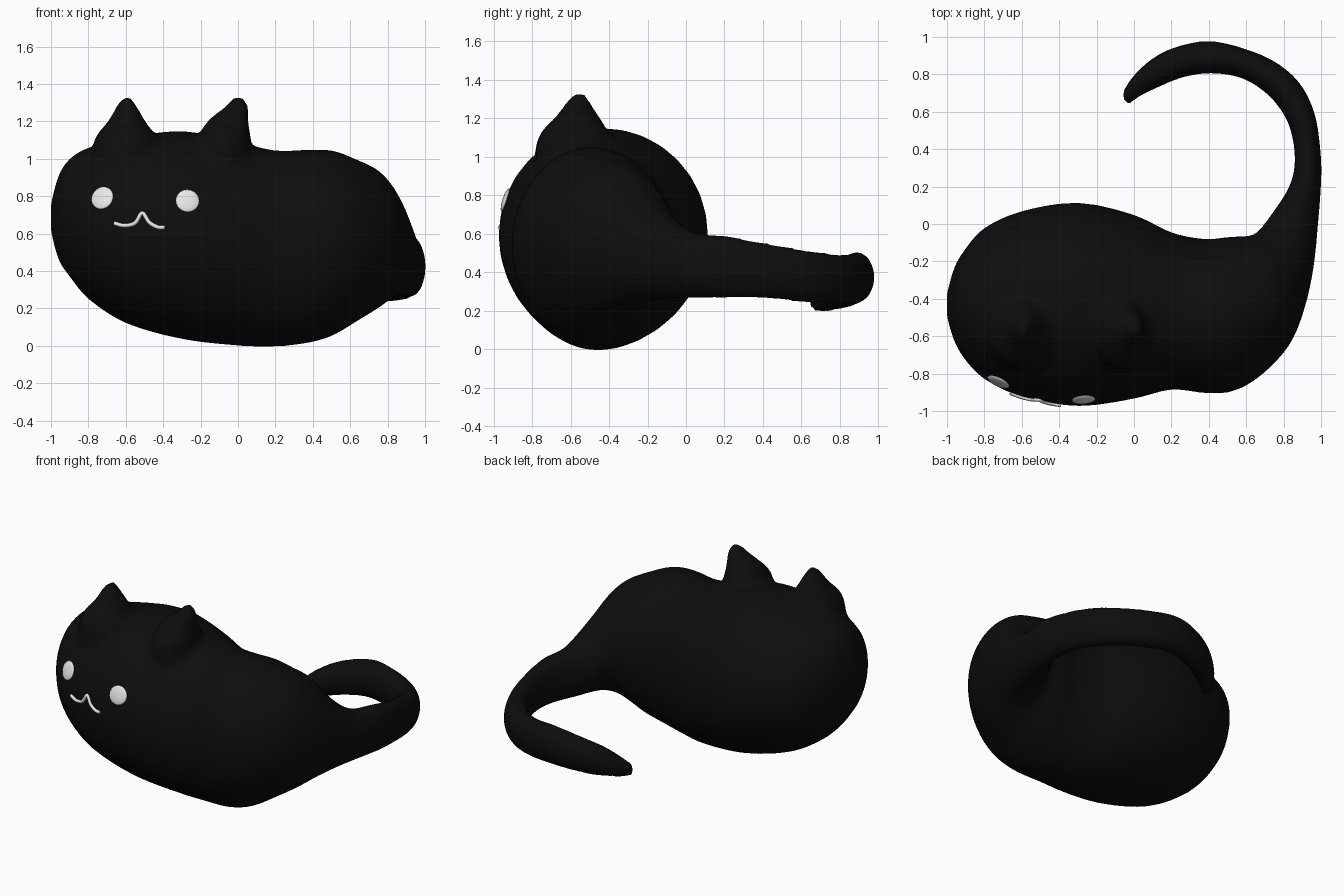
import bpy, bmesh, math
from mathutils import Vector
from mathutils.bvhtree import BVHTree

if "Cube" in bpy.data.objects:
    bpy.data.objects.remove(bpy.data.objects["Cube"])


def material(name, value):
    m = bpy.data.materials.new(name)
    m.diffuse_color = (value, value, value, 1)
    m.use_nodes = True
    m.node_tree.nodes["Principled BSDF"].inputs["Base Color"].default_value = m.diffuse_color
    return m


black = material("black_fur", 0.004)
white = material("white_paint", 0.8)


def interpolate(rows, steps):
    """Smooth curve through rows of numbers."""
    v = [Vector(r) for r in rows]
    out = []
    for i in range(len(v) - 1):
        p0, p1, p2, p3 = v[max(i - 1, 0)], v[i], v[i + 1], v[min(i + 2, len(v) - 1)]
        for k in range(steps):
            t = k / steps
            out.append(0.5 * (2 * p1 + (p2 - p0) * t + (2 * p0 - 5 * p1 + 4 * p2 - p3) * t * t
                              + (3 * p1 - p0 - 3 * p2 + p3) * t ** 3))
    return out + [v[-1]]


def loft(bm, rings):
    """Closed skin over rings of equal length."""
    loops = [[bm.verts.new(p) for p in r] for r in rings]
    n = len(loops[0])
    for a, b in zip(loops, loops[1:]):
        for i in range(n):
            bm.faces.new((a[i], a[(i + 1) % n], b[(i + 1) % n], b[i]))
    bm.faces.new(loops[0][::-1])
    bm.faces.new(loops[-1])


def oval(centre, u, v, n=32):
    return [centre + u * math.cos(2 * math.pi * i / n) + v * math.sin(2 * math.pi * i / n)
            for i in range(n)]


# Head and trunk: x, front y, back y, bottom z, top z
trunk = [(-1.0, -.50, -.37, .61, .76), (-.96, -.63, -.23, .46, .91), (-.9, -.73, -.13, .37, 1.0),
         (-.8, -.83, -.02, .25, 1.06), (-.6, -.925, .07, .12, 1.11), (-.3, -.975, .115, .035, 1.15),
         (0, -.935, .05, 0, 1.09), (.2, -.885, -.045, -.005, 1.045), (.38, -.905, -.08, .015, 1.05)]
# Haunch and tail: outer x, y, inner x, y, bottom z, top z
tail = [(.53, -.895, .49, -.07, .055, 1.045), (.68, -.81, .57, -.065, .125, 1.0),
        (.83, -.65, .62, -.065, .19, .95), (.91, -.46, .65, -.05, .235, .87),
        (.96, -.24, .68, -.02, .26, .73), (.985, 0, .74, .06, .265, .61),
        (1.0, .2, .83, .2, .265, .595), (1.0, .36, .86, .34, .265, .565),
        (.97, .58, .835, .51, .25, .53), (.89, .75, .77, .63, .235, .505),
        (.76, .865, .68, .72, .23, .495), (.6, .935, .56, .785, .235, .5),
        (.4, .98, .4, .805, .245, .505), (.2, .94, .25, .78, .225, .465),
        (.07, .865, .12, .725, .205, .41), (-.02, .775, .03, .68, .195, .34),
        (-.07, .69, -.035, .625, .195, .27)]
sections = [(x, f, x, b, lo, hi) for x, f, b, lo, hi in trunk] + tail
rings = []
for ox, oy, ix, iy, lo, hi in interpolate(sections, 3):
    rings.append(oval(Vector(((ox + ix) / 2, (oy + iy) / 2, (lo + hi) / 2)),
                      Vector((ox - ix, oy - iy, 0)) / 2, Vector((0, 0, (hi - lo) / 2))))
bm = bmesh.new()
loft(bm, rings)

# Ears: z, centre x, half width, centre y, half depth
left_ear = [(.9, -.585, .22, -.56, .24), (1.1, -.6, .17, -.58, .19), (1.2, -.595, .1, -.565, .12),
            (1.28, -.595, .055, -.56, .065), (1.325, -.595, .03, -.555, .035)]
right_ear = [(.9, -.08, .15, -.56, .22), (1.1, -.07, .14, -.58, .19), (1.2, -.055, .11, -.565, .12),
             (1.28, -.005, .06, -.56, .065), (1.325, 0, .035, -.555, .035)]
for ear in (left_ear, right_ear):
    loft(bm, [oval(Vector((cx, cy, z)), Vector((rx, 0, 0)), Vector((0, ry, 0)))
              for z, cx, rx, cy, ry in interpolate(ear, 3)])
bmesh.ops.recalc_face_normals(bm, faces=bm.faces)
mesh = bpy.data.meshes.new("cat_body")
bm.to_mesh(mesh)
bm.free()
body = bpy.data.objects.new("cat_body", mesh)
bpy.context.collection.objects.link(body)

# Fuse ears, trunk and tail into one soft skin
fuse = body.modifiers.new("fuse", 'REMESH')
fuse.mode = 'VOXEL'
fuse.voxel_size = 0.025
soften = body.modifiers.new("soften", 'SMOOTH')
soften.factor = 0.5
soften.iterations = 5
skin = bpy.data.meshes.new_from_object(body.evaluated_get(bpy.context.evaluated_depsgraph_get()))
body.modifiers.clear()
body.data = skin
skin.materials.clear()
skin.materials.append(black)
for p in skin.polygons:
    p.use_smooth = True
    p.material_index = 0
tree = BVHTree.FromPolygons([v.co for v in skin.vertices], [p.vertices for p in skin.polygons])


def on_face(x, z):
    hit, normal, _, _ = tree.ray_cast(Vector((x, -3, z)), Vector((0, 1, 0)))
    return hit, normal


# Eyes: thin oval lenses lying on the face
for name, x, z in (("left_eye", -.725, .79), ("right_eye", -.27, .775)):
    hit, normal = on_face(x, z)
    bpy.ops.mesh.primitive_uv_sphere_add(segments=24, ring_count=12, radius=1, location=hit)
    eye = bpy.context.object
    eye.name = name
    eye.rotation_euler = normal.to_track_quat('Z', 'Y').to_euler()
    eye.scale = (.063, .063, .014)
    eye.data.materials.append(white)
    bpy.ops.object.shade_smooth()

# Mouth: thin tube following the face
curve = bpy.data.curves.new("mouth", 'CURVE')
curve.dimensions = '3D'
curve.bevel_depth = 0.011
curve.bevel_resolution = 2
curve.use_fill_caps = True
path = interpolate([(-.66, .655), (-.61, .642), (-.55, .655), (-.512, .71),
                    (-.475, .66), (-.43, .634), (-.39, .632)], 4)
spline = curve.splines.new('POLY')
spline.points.add(len(path) - 1)
for point, (x, z) in zip(spline.points, path):
    hit, normal = on_face(x, z)
    point.co = (*(hit + normal * 0.004), 1)
curve.materials.append(white)
mouth = bpy.data.objects.new("mouth", curve)
bpy.context.collection.objects.link(mouth)
